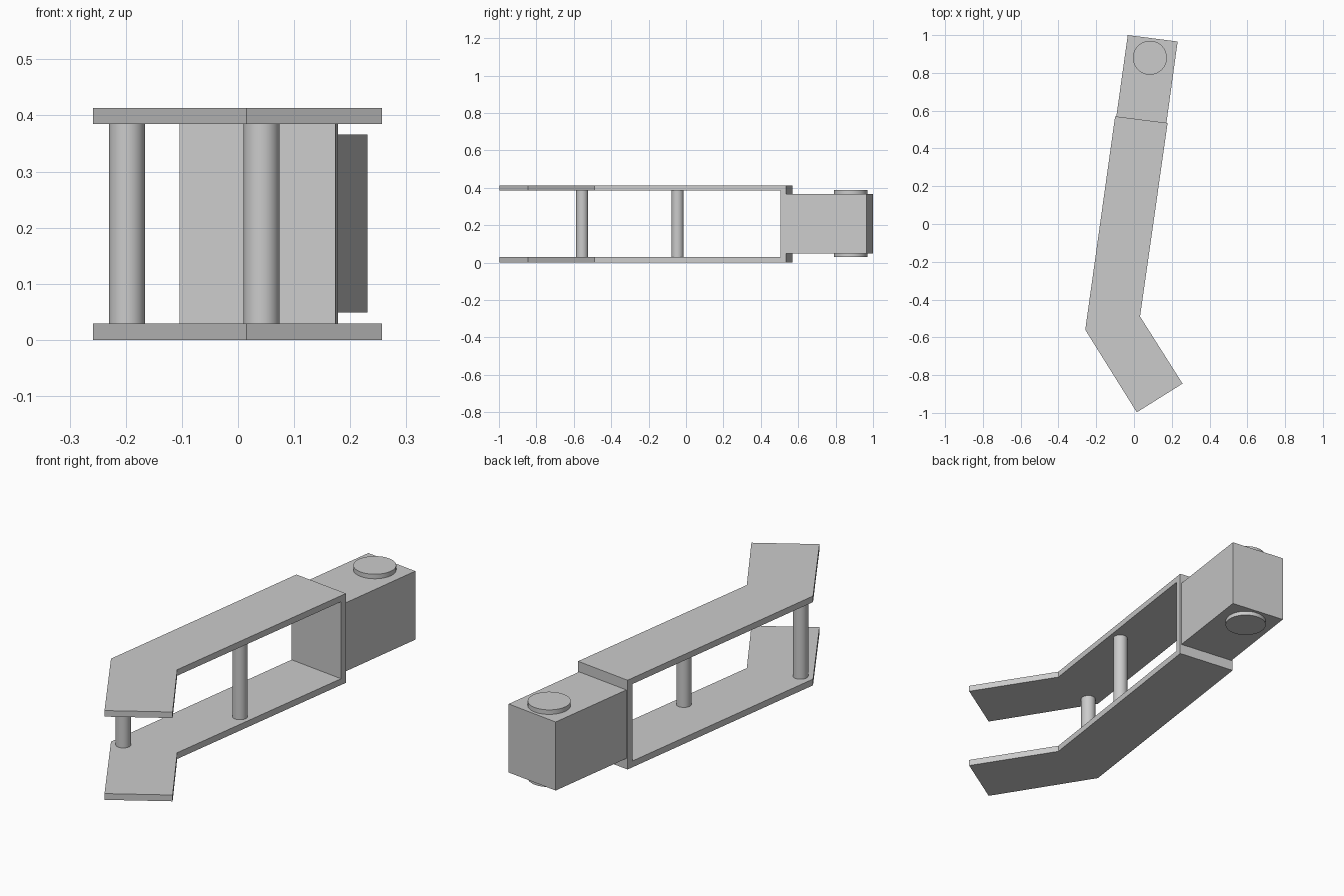
import bpy, bmesh

if "Cube" in bpy.data.objects:
    bpy.data.objects.remove(bpy.data.objects["Cube"])


def prism(name, outline, z0, z1):
    """Extrude a flat outline from z0 up to z1."""
    bm = bmesh.new()
    face = bm.faces.new([bm.verts.new((x, y, z0)) for x, y in outline])
    top = bmesh.ops.extrude_face_region(bm, geom=[face])["geom"]
    moved = [g for g in top if isinstance(g, bmesh.types.BMVert)]
    bmesh.ops.translate(bm, verts=moved, vec=(0, 0, z1 - z0))
    bmesh.ops.recalc_face_normals(bm, faces=bm.faces)
    mesh = bpy.data.meshes.new(name)
    bm.to_mesh(mesh)
    bm.free()
    obj = bpy.data.objects.new(name, mesh)
    bpy.context.collection.objects.link(obj)
    return obj


def cylinder(name, x, y, radius, z0, z1):
    bpy.ops.mesh.primitive_cylinder_add(vertices=64, radius=radius, depth=z1 - z0,
                                        location=(x, y, (z0 + z1) / 2))
    obj = bpy.context.object
    obj.name = name
    bpy.ops.object.shade_smooth_by_angle()
    return obj


HEIGHT, PLATE_LOW, PLATE_HIGH = 0.413, 0.029, 0.385

# Bent bracket: two plates joined by an end wall, hollowed by a cutter
bracket = prism("bracket", [(-0.10, 0.57), (-0.258, -0.56), (0.015, -0.997),
                            (0.257, -0.845), (0.032, -0.49), (0.178, 0.535)], 0, HEIGHT)
cutter = prism("bracket_cutter", [(-1.096, 0.666), (-1.1, -1.2), (1.2, -1.2),
                                  (1.166, 0.379)], PLATE_LOW, PLATE_HIGH)
cutter.hide_render = True
cutter.hide_set(True)
cutter.display_type = 'WIRE'
hollow = bracket.modifiers.new("hollow", 'BOOLEAN')
hollow.operation = 'DIFFERENCE'
hollow.solver = 'EXACT'
hollow.object = cutter

# Hinge block beyond the end wall
prism("hinge_block", [(-0.033, 1.0), (-0.094, 0.565), (0.171, 0.531),
                      (0.231, 0.966)], 0.049, 0.366)

# Pivot pin through the block
cylinder("pivot_pin", 0.084, 0.88, 0.09, 0.03, 0.387)

# Spacer posts between the plates
for i, (x, y) in enumerate([(-0.198, -0.555), (0.042, -0.045)]):
    cylinder(f"spacer_post_{i + 1}", x, y, 0.032, PLATE_LOW - 0.004, PLATE_HIGH + 0.004)
